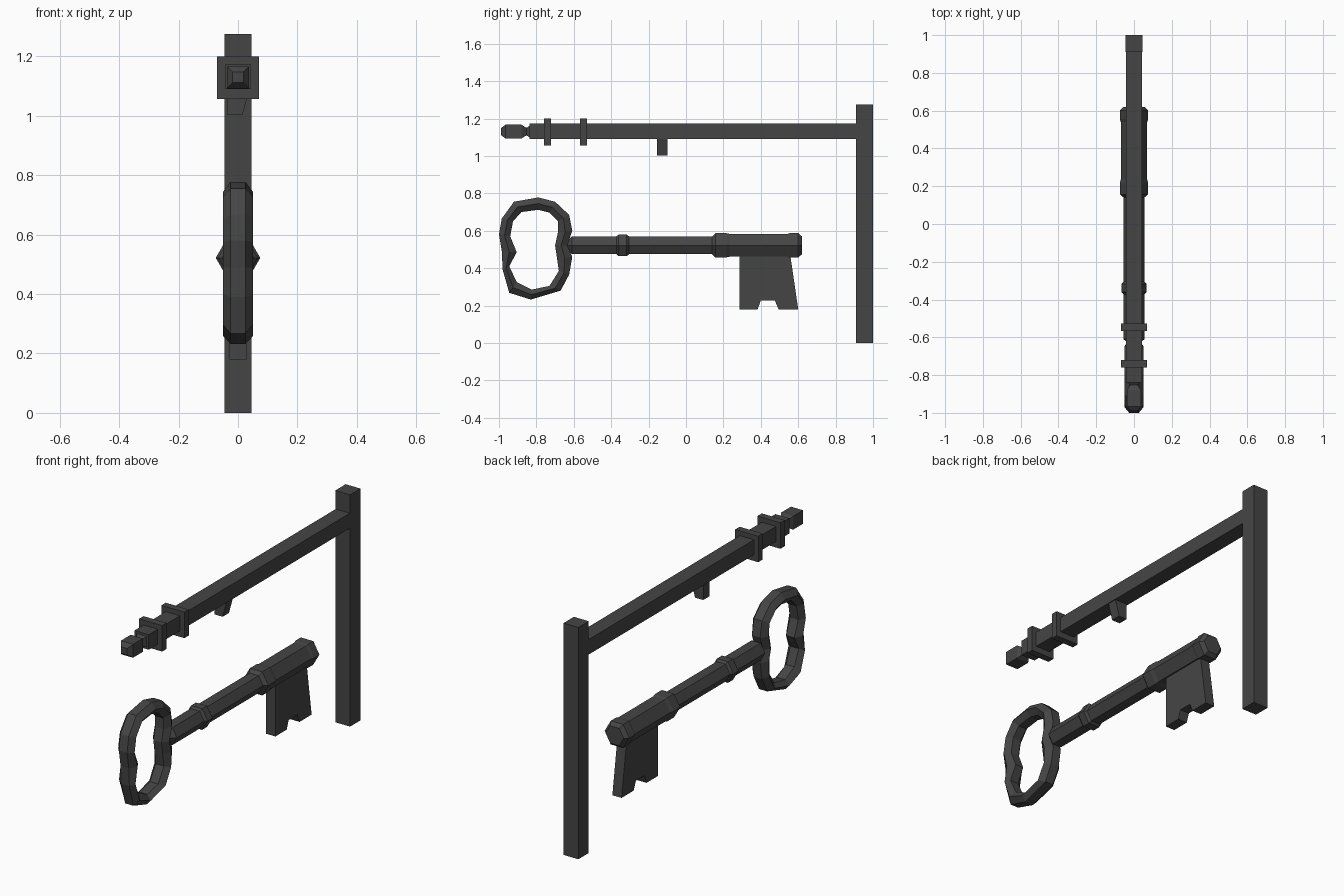
import bpy, bmesh, math

if "Cube" in bpy.data.objects:
    bpy.data.objects.remove(bpy.data.objects["Cube"])

iron = bpy.data.materials.new("dark_iron")
iron.diffuse_color = (0.06, 0.06, 0.06, 1)
iron.use_nodes = True
iron.node_tree.nodes["Principled BSDF"].inputs["Base Color"].default_value = iron.diffuse_color


def make(name, bm):
    bmesh.ops.recalc_face_normals(bm, faces=bm.faces)
    me = bpy.data.meshes.new(name)
    bm.to_mesh(me)
    bm.free()
    me.materials.append(iron)
    ob = bpy.data.objects.new(name, me)
    bpy.context.collection.objects.link(ob)
    return ob


def loft(name, rings, closed=False):
    """Skin a list of vertex rings; cap the ends unless the loop is closed."""
    bm = bmesh.new()
    vs = [[bm.verts.new(p) for p in ring] for ring in rings]
    n = len(vs[0])
    for i in range(len(vs) if closed else len(vs) - 1):
        a, b = vs[i], vs[(i + 1) % len(vs)]
        for j in range(n):
            k = (j + 1) % n
            bm.faces.new((a[j], a[k], b[k], b[j]))
    if not closed:
        bm.faces.new(vs[0])
        bm.faces.new(vs[-1])
    return make(name, bm)


def turned(name, sides, z, stations, start=0.0):
    """Faceted turning along y from (y, corner radius) stations."""
    angles = [start + math.tau * i / sides for i in range(sides)]
    return loft(name, [[(r * math.cos(a), y, z + r * math.sin(a)) for a in angles]
                       for y, r in stations])


def box(name, hx, y0, y1, z0, z1):
    return loft(name, [[(-hx, y, z0), (hx, y, z0), (hx, y, z1), (-hx, y, z1)]
                       for y in (y0, y1)])


# Wall post and hanging bar
box("post", 0.045, 0.91, 1.0, 0, 1.275)
box("bar", 0.043, -0.838, 0.91, 1.09, 1.173)
for i, y in enumerate((-0.74, -0.547)):
    box(f"bar_band_{i + 1}", 0.07, y - 0.019, y + 0.019, 1.057, 1.2)

# Square finial on the bar tip
R2 = math.sqrt(2)
turned("finial", 4, 1.13, [(y, h * R2) for y, h in
       ((-0.83, 0.035), (-0.853, 0.02), (-0.88, 0.037), (-0.965, 0.037), (-0.99, 0.018))],
       math.pi / 4)

# Tapered peg under the bar
loft("peg", [[(-0.035, y, 1.003), (0.015, y, 1.003), (0.04, y, 1.095), (-0.035, y, 1.095)]
             for y in (-0.155, -0.1)])

# Hexagonal key shaft with collars
ZK = 0.522
turned("key_shaft", 6, ZK, [(-0.65, 0.01), (-0.61, 0.055), (0.2, 0.055)])
turned("shaft_collar", 6, ZK, [(-0.372, 0.055), (-0.36, 0.067), (-0.317, 0.067), (-0.305, 0.055)])
turned("key_barrel", 6, ZK, [(0.14, 0.055), (0.157, 0.075), (0.215, 0.075), (0.235, 0.07),
                             (0.54, 0.07), (0.555, 0.075), (0.6, 0.075), (0.62, 0.055)])

# Notched key bit
profile = [(0.285, 0.5), (0.285, 0.18), (0.383, 0.18), (0.4, 0.227),
           (0.475, 0.227), (0.495, 0.18), (0.6, 0.18), (0.553, 0.5)]
loft("key_bit", [[(x, y, z) for y, z in profile] for x in (-0.028, 0.028)])

# Key bow: hexagonal tube through outer / inner outline pairs (y, z, y, z)
bow = [(-0.79, 0.778, -0.79, 0.712), (-0.70, 0.755, -0.73, 0.697),
       (-0.625, 0.685, -0.685, 0.65), (-0.608, 0.60, -0.685, 0.59),
       (-0.635, 0.522, -0.70, 0.522), (-0.608, 0.46, -0.69, 0.455),
       (-0.625, 0.365, -0.68, 0.385), (-0.67, 0.28, -0.73, 0.305),
       (-0.83, 0.232, -0.825, 0.285), (-0.945, 0.268, -0.905, 0.325),
       (-0.98, 0.39, -0.945, 0.41), (-0.985, 0.49, -0.905, 0.485),
       (-1.0, 0.58, -0.94, 0.57), (-0.985, 0.665, -0.925, 0.65),
       (-0.92, 0.755, -0.88, 0.70)]
rings = []
for oy, oz, iy, iz in bow:
    my, mz = (oy + iy) / 2, (oz + iz) / 2
    rings.append([(-0.025, oy, oz), (0.025, oy, oz), (0.05, my, mz),
                  (0.025, iy, iz), (-0.025, iy, iz), (-0.05, my, mz)])
loft("key_bow", rings, closed=True)
